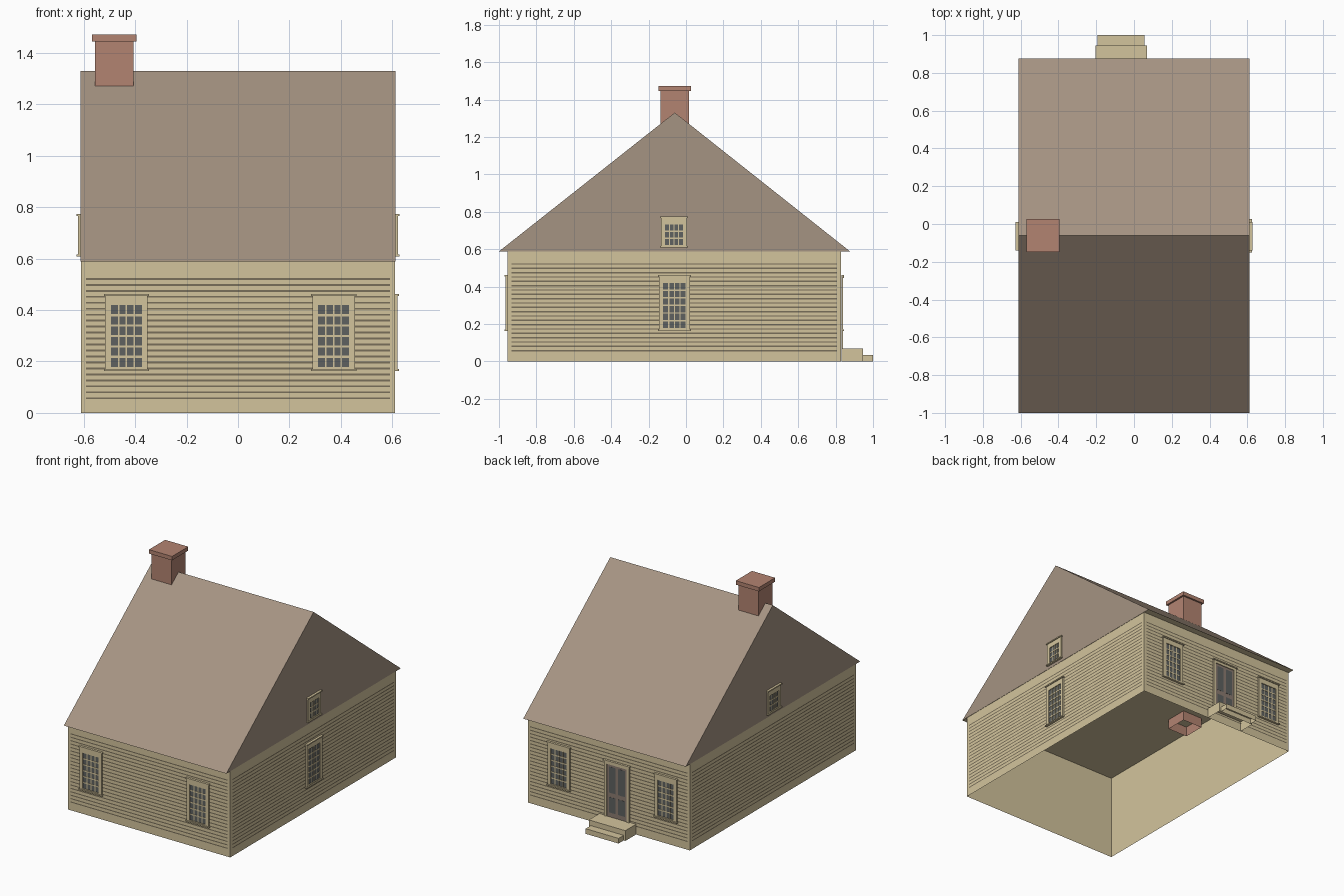
import bpy, bmesh, math
from mathutils import Matrix, Vector

cube = bpy.data.objects.get("Cube")
if cube:
    bpy.data.objects.remove(cube, do_unlink=True)


def material(name, rgb):
    m = bpy.data.materials.new(name)
    m.use_nodes = True
    m.diffuse_color = (*rgb, 1)
    m.node_tree.nodes["Principled BSDF"].inputs["Base Color"].default_value = (*rgb, 1)
    return m


KHAKI = material("khaki_boards", (0.65, 0.55, 0.335))
SHADOW = material("siding_groove", (0.19, 0.157, 0.1))
ROOF = material("roof_brown", (0.377, 0.294, 0.224))
BRICK = material("chimney_brick", (0.45, 0.23, 0.167))
GLASS = material("window_glass", (0.112, 0.119, 0.116))
DOOR = material("door_brown", (0.26, 0.2, 0.165))


def box(bm, lo, hi, mat=0, open_bottom=False, open_top=False):
    """Axis-aligned box between two corners, optionally open at its ends."""
    lo, hi = Vector(lo), Vector(hi)
    mtx = Matrix.Translation((lo + hi) / 2) @ Matrix.Diagonal((*(hi - lo), 1))
    verts = bmesh.ops.create_cube(bm, size=1, matrix=mtx)["verts"]
    faces = {f for v in verts for f in v.link_faces}
    for f in faces:
        f.material_index = mat
    drop = [f for f in faces if (open_bottom and f.normal.z < -0.5)
            or (open_top and f.normal.z > 0.5)]
    bmesh.ops.delete(bm, geom=drop, context="FACES_ONLY")


def finish(name, bm, mats, matrix=Matrix()):
    mesh = bpy.data.meshes.new(name)
    bm.to_mesh(mesh)
    bm.free()
    for m in mats:
        mesh.materials.append(m)
    ob = bpy.data.objects.new(name, mesh)
    ob.matrix_world = matrix
    bpy.context.collection.objects.link(ob)
    return ob


# House dimensions; fittings stop just short of the wall surface
HX, Y0, Y1, EAVE = 0.61, -0.955, 0.83, 0.588
RIDGE_Y, RIDGE_Z = -0.06, 1.33
BACK = -0.0005


def wall_frame(side, along):
    """Local frame on a wall: x along it, -y outwards, z up."""
    angle, spot = {
        "front": (0, (along, Y0, 0)),
        "back": (math.pi, (along, Y1, 0)),
        "left": (math.pi / 2, (HX, along, 0)),
        "right": (-math.pi / 2, (-HX, along, 0)),
    }[side]
    return Matrix.Translation(spot) @ Matrix.Rotation(angle, 4, "Z")


# Walls, open below and under the roof
bm = bmesh.new()
box(bm, (-HX, Y0, 0), (HX, Y1, EAVE), open_bottom=True, open_top=True)
finish("walls", bm, [KHAKI])

# Roof prism with flush gables and a khaki ceiling
bm = bmesh.new()
profile = [(-1.0, EAVE), (0.877, EAVE), (RIDGE_Y, RIDGE_Z)]
end = bm.faces.new([bm.verts.new((-HX - 0.002, y, z)) for y, z in profile])
ext = bmesh.ops.extrude_face_region(bm, geom=[end], use_keep_orig=True)
bmesh.ops.translate(bm, vec=(2 * HX + 0.004, 0, 0),
                    verts=[g for g in ext["geom"] if isinstance(g, bmesh.types.BMVert)])
bmesh.ops.recalc_face_normals(bm, faces=bm.faces)
for f in bm.faces:
    f.material_index = 1 if f.normal.z < -0.5 else 0
finish("roof", bm, [ROOF, KHAKI])

# Siding grooves on every wall, as flat strips
LINES, LOW, HIGH, THICK = 21, 0.057, 0.521, 0.0036
MID = (Y0 + Y1) / 2
for side, along, half in (("front", 0, 0.592), ("back", 0, 0.592),
                          ("left", MID, 0.87), ("right", MID, 0.87)):
    bm = bmesh.new()
    for i in range(LINES):
        z = LOW + (HIGH - LOW) * i / (LINES - 1)
        corners = ((-half, -THICK), (half, -THICK), (half, THICK), (-half, THICK))
        bm.faces.new([bm.verts.new((x, -0.001, z + dz)) for x, dz in corners])
    finish(side + "_siding_grooves", bm, [SHADOW], wall_frame(side, along))


def window(name, side, along, w, z0, z1, pane_w, p0, p1, cols, rows, base=0.0):
    """Framed window with a grid of panes, a head trim and a sill."""
    bm = bmesh.new()
    out, hw, hp = -0.01 - base, w / 2, pane_w / 2
    back = BACK - base
    # Casing
    box(bm, (-hw, out, z0), (-hp, back, z1))
    box(bm, (hp, out, z0), (hw, back, z1))
    box(bm, (-hp, out, p1), (hp, back, z1))
    box(bm, (-hp, out, z0), (hp, back, p0))
    # Head trim and sill
    for z in (z0 - 0.004, z1 - 0.004):
        box(bm, (-hw - 0.005, out - 0.006, z), (hw + 0.005, back, z + 0.008))
    # Glass and glazing bars
    glass = back - 0.004
    box(bm, (-hp, glass, p0), (hp, back, p1), 1)
    for i in range(1, cols):
        x = -hp + pane_w * i / cols
        box(bm, (x - 0.003, glass - 0.002, p0), (x + 0.003, back, p1))
    for i in range(1, rows):
        z = p0 + (p1 - p0) * i / rows
        box(bm, (-hp, glass - 0.002, z - 0.004), (hp, back, z + 0.004))
    finish(name, bm, [KHAKI, GLASS], wall_frame(side, along))


BIG = (0.166, 0.167, 0.458, 0.12, 0.178, 0.42, 4, 6)
for side in ("front", "back"):
    window(side + "_window_left", side, 0.372, *BIG)
    window(side + "_window_right", side, -0.434, *BIG)
window("left_side_window", "left", -0.062, *BIG)
for side in ("left", "right"):
    window(side + "_gable_window", side, -0.064, 0.14, 0.612, 0.77,
           0.094, 0.623, 0.732, 4, 3, base=0.002)

# Back door with casing and four glazed panels
DOOR_X, SILL, HEAD = -0.065, 0.07, 0.45
bm = bmesh.new()
for s in (-1, 1):
    a, b = sorted((s * 0.075, s * 0.095))
    box(bm, (a, -0.01, SILL), (b, BACK, HEAD))
    for z0, z1 in ((0.1, 0.205), (0.235, 0.412)):
        a, b = sorted((s * 0.01, s * 0.06))
        box(bm, (a, -0.006, z0), (b, BACK, z1), 2)
box(bm, (-0.075, -0.01, 0.428), (0.075, BACK, HEAD))
box(bm, (-0.1, -0.016, HEAD - 0.004), (0.1, BACK, HEAD + 0.004))
box(bm, (-0.075, -0.005, SILL), (0.075, BACK, 0.428), 1)
finish("back_door", bm, [KHAKI, DOOR, GLASS], wall_frame("back", DOOR_X))

# Back steps, hollow underneath
bm = bmesh.new()
box(bm, (-0.205, Y1 + 0.0005, 0), (0.07, 0.945, 0.07), open_bottom=True)
box(bm, (-0.192, 0.945, 0), (0.056, 1.0, 0.035), open_bottom=True)
finish("back_steps", bm, [KHAKI])

# Chimney shaft through the ceiling, with a cap
bm = bmesh.new()
CX, CY = -0.481, RIDGE_Y
for half, z0, z1, hollow in ((0.075, 0.52, 1.445, True), (0.087, 1.445, 1.472, False)):
    box(bm, (CX - half, CY - half, z0), (CX + half, CY + half, z1), open_bottom=hollow)
finish("chimney", bm, [BRICK])
